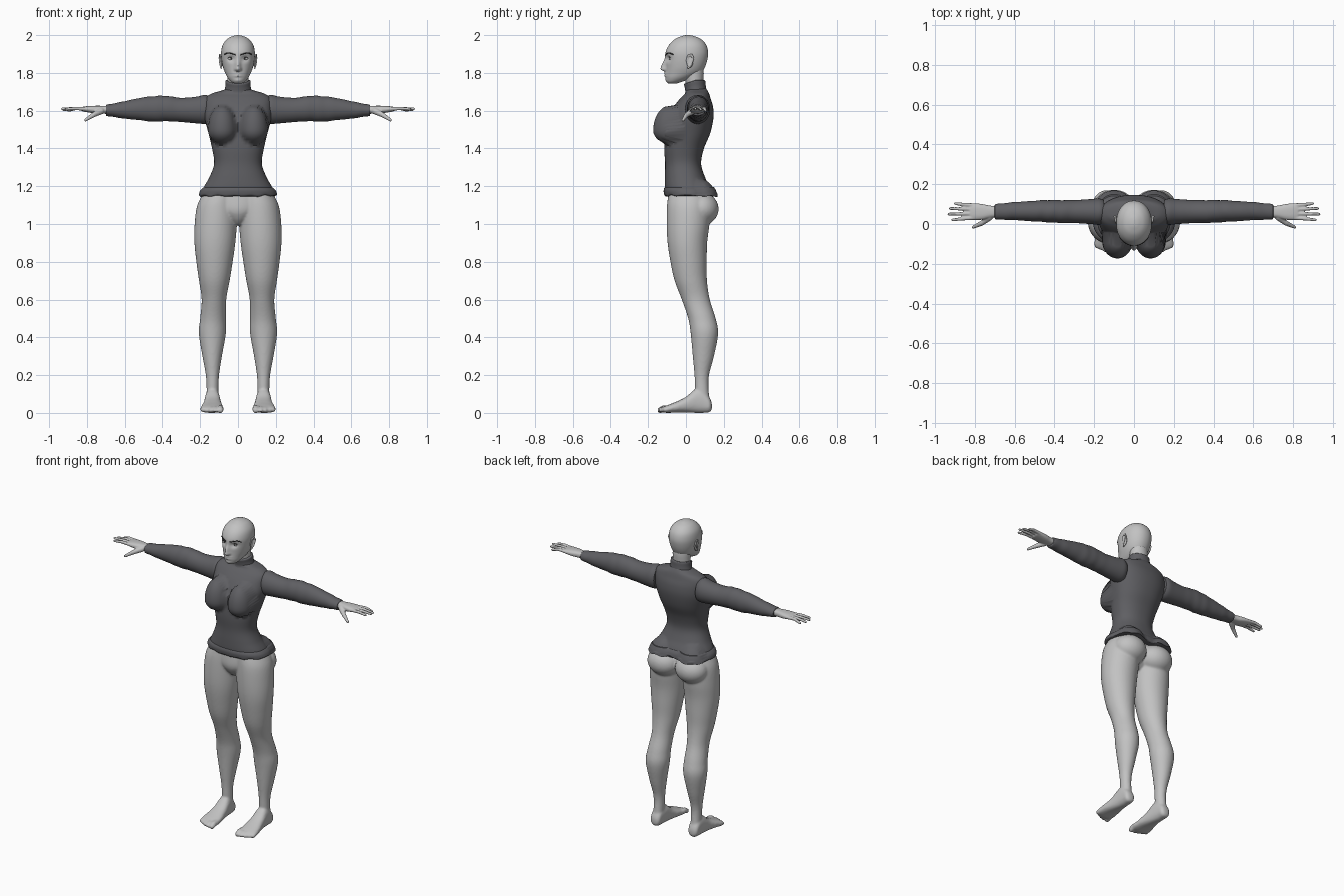
import bpy, bmesh, math
from mathutils import Vector, Matrix
from mathutils.bvhtree import BVHTree

cube = bpy.data.objects.get("Cube")
if cube:
    bpy.data.objects.remove(cube)


def material(name, rgb):
    m = bpy.data.materials.new(name)
    m.use_nodes = True
    m.diffuse_color = (*rgb, 1)
    m.node_tree.nodes["Principled BSDF"].inputs["Base Color"].default_value = (*rgb, 1)
    return m


SKIN = material("light grey skin", (0.54, 0.54, 0.54))
KNIT = material("dark grey knit", (0.115, 0.115, 0.125))
DARK = material("charcoal hair", (0.03, 0.03, 0.03))

# how a ring (a, b) at distance t along an axis is placed
ALONG = {"x": lambda t, a, b: (t, a, b),
         "y": lambda t, a, b: (a, t, b),
         "z": lambda t, a, b: (a, b, t)}


def smooth_rows(rows, steps):
    """Catmull-Rom interpolation of the section rows."""
    out = []
    for i in range(len(rows) - 1):
        quad = [rows[max(i - 1, 0)], rows[i], rows[i + 1], rows[min(i + 2, len(rows) - 1)]]
        for s in range(steps):
            u = s / steps
            out.append([0.5 * (2 * q + (r - p) * u + (2 * p - 5 * q + 4 * r - w) * u * u
                               + (3 * q - p - 3 * r + w) * u ** 3) for p, q, r, w in zip(*quad)])
    return out + [list(rows[-1])]


def loft(bm, rows, axis="z", n=48, power=2.0, steps=5, shape=None):
    """Skin superellipse sections given as (t, a min, a max, b min, b max)."""
    rings = []
    for t, a0, a1, b0, b1 in smooth_rows(rows, steps):
        ring = []
        for k in range(n):
            ang = math.tau * k / n
            c, s = math.cos(ang), math.sin(ang)
            a = (a0 + a1) / 2 + (a1 - a0) / 2 * math.copysign(abs(c) ** (2 / power), c)
            b = (b0 + b1) / 2 + (b1 - b0) / 2 * math.copysign(abs(s) ** (2 / power), s)
            co = ALONG[axis](t, a, b)
            ring.append(bm.verts.new(shape(*co) if shape else co))
        rings.append(ring)
    for lo, hi in zip(rings, rings[1:]):
        for k in range(n):
            j = (k + 1) % n
            bm.faces.new((lo[k], lo[j], hi[j], hi[k]))
    bm.faces.new(rings[0][::-1])
    bm.faces.new(rings[-1])


def centred(rows):
    return [(z, -w, w, f, b) for z, w, f, b in rows]


def ball(bm, centre, radii, seg=16):
    m = Matrix.Translation(centre) @ Matrix.Diagonal((*radii, 1))
    bmesh.ops.create_uvsphere(bm, u_segments=seg, v_segments=seg // 2, radius=1, matrix=m)


def digit(bm, points, r0, r1, n=12):
    """Finger or toe: overlapping balls along a polyline, fused by the remesh."""
    pts = [Vector(p) for p in points]
    for i in range(n + 1):
        u = i / n
        f = u * (len(pts) - 1)
        k = min(int(f), len(pts) - 2)
        r = r0 + (r1 - r0) * u
        ball(bm, pts[k].lerp(pts[k + 1], f - k), (r, r, r), 12)


def finish(name, bm, mat, mirror=False, voxel=0.0):
    bmesh.ops.recalc_face_normals(bm, faces=bm.faces)
    me = bpy.data.meshes.new(name)
    bm.to_mesh(me)
    bm.free()
    for p in me.polygons:
        p.use_smooth = True
    me.set_sharp_from_angle(angle=math.radians(55))
    me.materials.append(mat)
    ob = bpy.data.objects.new(name, me)
    bpy.context.scene.collection.objects.link(ob)
    if mirror:
        ob.modifiers.new("Mirror", "MIRROR").use_mirror_merge = False
    if voxel:
        r = ob.modifiers.new("Fuse", "REMESH")
        r.mode, r.voxel_size, r.use_smooth_shade = "VOXEL", voxel, True
        s = ob.modifiers.new("Soften", "SMOOTH")
        s.factor, s.iterations = 0.5, 5
    return ob


def bell(v, width):
    return math.exp(-(v / width) ** 2)


# lower body: leg, foot, toes, buttock and pelvis fused together
bm = bmesh.new()
loft(bm, [(0.04, .105, .168, .055, .130), (0.12, .103, .166, .048, .120),
          (0.2, .100, .170, .045, .122), (0.3, .085, .188, .036, .148),
          (0.42, .064, .207, .025, .170), (0.5, .064, .200, .012, .157),
          (0.6, .062, .192, -.022, .126), (0.7, .044, .206, -.06, .111),
          (0.8, .028, .220, -.082, .110), (0.9, .014, .230, -.097, .112),
          (1.0, .006, .229, -.102, .124), (1.1, .003, .215, -.1, .128),
          (1.17, .003, .178, -.09, .115)])
loft(bm, [(.137, .12, .15, .02, .05), (.125, .105, .168, .004, .08), (.09, .1, .172, 0, .12),
          (.05, .095, .175, 0, .125), (0, .088, .182, .002, .085), (-.05, .08, .193, .002, .06),
          (-.1, .078, .2, 0, .04), (-.122, .085, .195, .003, .028)], axis="y", power=2.4)
for x, tip, r in ((.093, -.136, .017), (.121, -.14, .012), (.144, -.132, .012),
                  (.166, -.122, .011), (.187, -.108, .011)):
    digit(bm, [(x, -.08, .024), (x, tip + .02, .025), (x, tip, .014)], r, r)
ball(bm, (.1, .08, 1.08), (.105, .093, .088), 32)
loft(bm, centred([(.995, .02, -.05, .05), (1.03, .07, -.08, .08), (1.08, .13, -.098, .1),
                  (1.17, .16, -.09, .1)]))
finish("legs_and_hips", bm, SKIN, mirror=True, voxel=.007)


# sweater body, moulded over the bust and the seat
def mould(x, y, z, puff=0.0):
    dx, dz = abs(x) - .083, z - 1.495
    d = (dx / .078) ** 2 + (dz / (.135 if dz > 0 else .072)) ** 2
    if d < 1 and y < 0:
        y = min(y, -.08 - .093 * math.sqrt(1 - d))
    d = ((abs(x) - .1) / .105) ** 2 + ((z - 1.1) / .14) ** 2
    if d < 1 and y > .05:
        y = max(y, .072 + puff + .095 * math.sqrt(1 - d))
    return x, y, z


bm = bmesh.new()
loft(bm, centred([(1.155, .198, -.108, .14), (1.2, .178, -.112, .125), (1.25, .150, -.112, .1),
                  (1.32, .126, -.11, .08), (1.4, .137, -.115, .095), (1.48, .156, -.11, .128),
                  (1.56, .176, -.095, .145), (1.62, .178, -.065, .143), (1.665, .172, -.03, .13),
                  (1.69, .14, -.005, .122), (1.705, .09, 0, .115), (1.72, .05, .01, .105)]),
     n=96, power=2.25, shape=mould)
finish("sweater_body", bm, KNIT)


# rolled hem with an uneven lower edge
def hem_shape(x, y, z):
    x, y, z = mould(x, y, z, .007)
    if z < 1.165:
        z += .005 * math.sin(x * 75) * math.cos(y * 40)
    return x, y, z


bm = bmesh.new()
loft(bm, centred([(1.148, .198, -.108, .138), (1.155, .206, -.115, .146), (1.175, .201, -.118, .142),
                  (1.19, .188, -.115, .132), (1.195, .178, -.11, .124)]),
     n=96, power=2.25, shape=hem_shape)
finish("sweater_hem", bm, KNIT)


# collar, lower at the front
def collar_shape(x, y, z):
    return x, y, z - max(0, .05 - y) * max(0, z - 1.68) * 4


bm = bmesh.new()
loft(bm, centred([(1.67, .088, -.015, .12), (1.7, .073, -.004, .11), (1.73, .067, -.006, .105),
                  (1.757, .067, -.01, .102), (1.762, .062, -.004, .096)]), shape=collar_shape)
finish("sweater_collar", bm, KNIT)


# sleeves with soft folds near the elbow and the cuff
def folds(x, y, z):
    k = 1 + .02 * math.sin(x * 90 + y * 30) * (bell(x - .42, .1) + bell(x - .64, .06))
    return x, .062 + (y - .062) * k, 1.605 + (z - 1.605) * k


bm = bmesh.new()
loft(bm, [(.15, .005, .12, 1.535, 1.675), (.175, -.004, .128, 1.53, 1.684),
          (.22, 0, .125, 1.533, 1.674), (.3, .005, .12, 1.54, 1.668), (.38, .006, .12, 1.544, 1.678),
          (.45, .01, .12, 1.542, 1.676), (.52, .014, .115, 1.55, 1.667), (.6, .02, .11, 1.558, 1.65),
          (.66, .022, .104, 1.567, 1.638), (.695, .024, .1, 1.572, 1.632),
          (.7, .03, .094, 1.578, 1.627)], axis="x", shape=folds)
finish("sleeves", bm, KNIT, mirror=True)

# hands
bm = bmesh.new()
loft(bm, [(.67, .034, .09, 1.583, 1.625), (.72, .031, .092, 1.584, 1.626),
          (.76, .022, .1, 1.586, 1.626), (.8, .02, .104, 1.592, 1.624),
          (.825, .026, .1, 1.597, 1.62)], axis="x", power=2.5)
for y0, y1, tip, z in ((.093, .103, .905, 1.6), (.073, .078, .93, 1.605),
                       (.052, .05, .937, 1.61), (.032, .021, .918, 1.608)):
    digit(bm, [(.79, y0, 1.608), (.86, (y0 + y1) / 2, 1.612), (tip - .007, y1, z)], .0115, .0078, 18)
digit(bm, [(.725, .035, 1.598), (.765, .004, 1.578), (.808, -.016, 1.55)], .018, .0085, 16)
finish("hands", bm, SKIN, mirror=True, voxel=.004)

# neck
bm = bmesh.new()
loft(bm, centred([(1.69, .058, .006, .095), (1.75, .055, -.002, .092), (1.8, .056, -.01, .094),
                  (1.84, .055, -.01, .09)]))
finish("neck", bm, SKIN)


# head with sculpted nose, eye sockets, lips and chin
def face(x, y, z):
    if y < -.02:
        y -= .028 * bell(x, .013) * bell(z - 1.82, .045 if z > 1.82 else .011)
        y -= .008 * bell(abs(x) - .012, .008) * bell(z - 1.82, .009)
        y += .014 * bell(abs(x) - .036, .02) * bell(z - 1.876, .015)
        y -= .007 * bell(x, .022) * (bell(z - 1.797, .006) + bell(z - 1.784, .006))
        y -= .004 * bell(x, .02) * bell(z - 1.76, .01)
    return x, y, z


bm = bmesh.new()
loft(bm, centred([(1.745, .022, -.094, -.045), (1.755, .038, -.102, -.015), (1.775, .055, -.107, .035),
                  (1.8, .068, -.107, .08), (1.83, .079, -.106, .1), (1.87, .087, -.107, .113),
                  (1.91, .089, -.107, .117), (1.95, .08, -.088, .106), (1.98, .056, -.056, .078),
                  (1.995, .027, -.022, .043), (2.0, .004, 0, .02)]), n=128, power=2.1, shape=face)
tree = BVHTree.FromBMesh(bm)
finish("head", bm, SKIN)


def stroke(bm, pts, r, n=24):
    """Row of small beads laid on the face along a polyline of (x, z)."""
    for i in range(n + 1):
        f = i / n * (len(pts) - 1)
        k = min(int(f), len(pts) - 2)
        p = Vector(pts[k]).lerp(Vector(pts[k + 1]), f - k)
        hit = tree.ray_cast(Vector((p[0], -1, p[1])), Vector((0, 1, 0)))[0]
        if hit:
            ball(bm, hit, (r, r, r), 8)


bm = bmesh.new()
stroke(bm, [(.015, 1.896), (.04, 1.904), (.055, 1.906), (.07, 1.898)], .0032)
finish("eyebrows", bm, DARK, mirror=True)

bm = bmesh.new()
ball(bm, (.037, -.072, 1.876), (.019, .017, .011), 24)
finish("eyes", bm, SKIN, mirror=True)

bm = bmesh.new()
ball(bm, (.036, -.088, 1.876), (.005, .002, .005))
for i in range(17):
    u = i / 8 - 1
    ball(bm, (.037 + .02 * u, -.089 + .014 * u * u, 1.884 - .008 * u * u), (.002, .002, .002), 8)
finish("irises_and_lashes", bm, DARK, mirror=True)

# ears: rim around a shallow bowl
bm = bmesh.new()
ball(bm, (.087, .02, 1.86), (.006, .018, .034), 24)
digit(bm, [(.088, .004, 1.865), (.092, .012, 1.892), (.096, .03, 1.896), (.097, .039, 1.878),
           (.094, .03, 1.85), (.088, .012, 1.826)], .0055, .006, 30)
finish("ears", bm, SKIN, mirror=True, voxel=.003)
